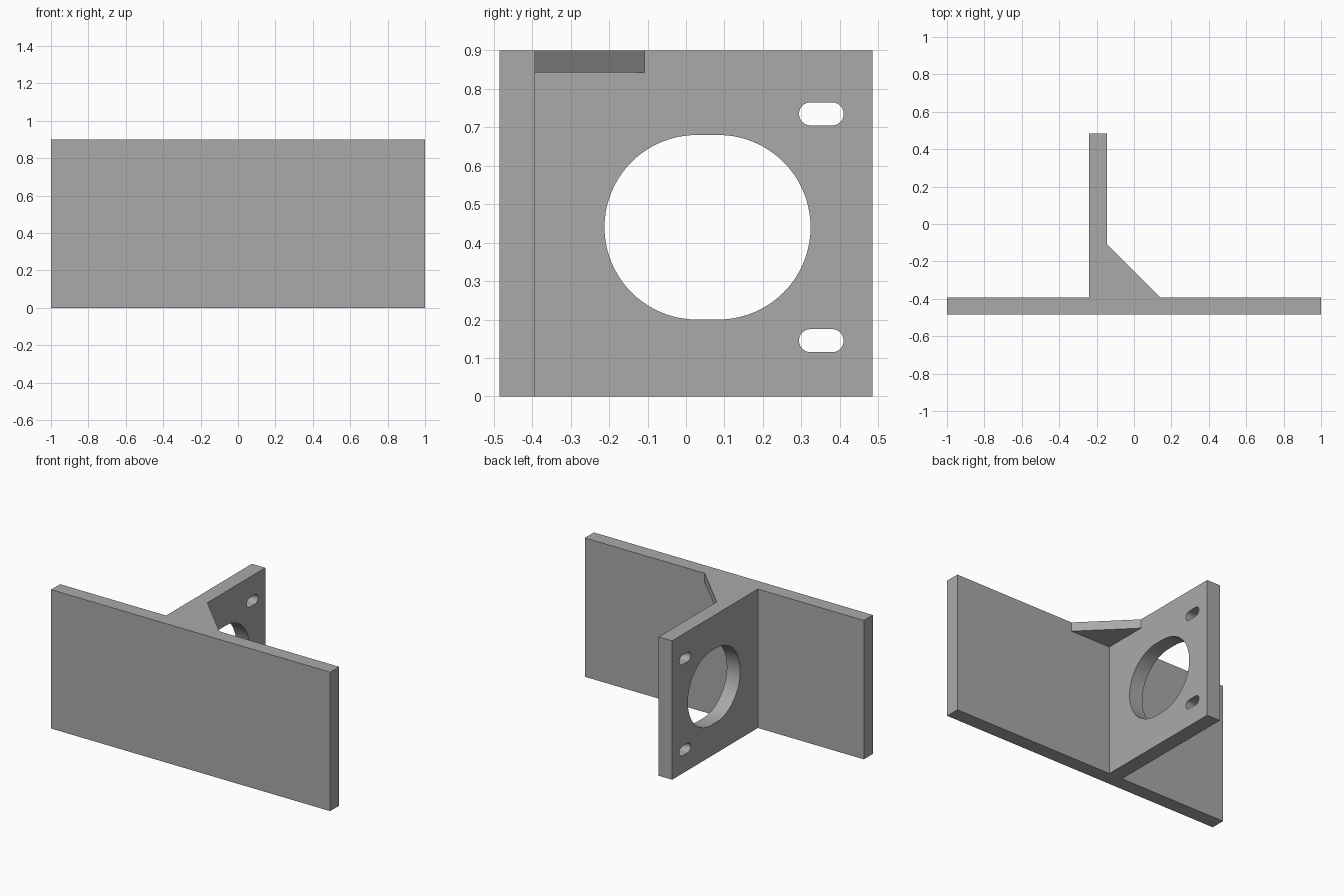
import bpy, bmesh, math
from mathutils import Matrix

if "Cube" in bpy.data.objects:
    bpy.data.objects.remove(bpy.data.objects["Cube"], do_unlink=True)

FRONT, BACK, HEIGHT = -0.485, 0.485, 0.9
PLATE_Y = -0.393                # back face of the mounting plate
WEB_L, WEB_R = -0.24, -0.144    # faces of the upright web
GUSSET, GUSSET_Z = 0.285, 0.842
MID_Z = 0.44

steel = bpy.data.materials.new("plain_grey_metal")
steel.use_nodes = True
grey = (0.4, 0.4, 0.4, 1)
steel.diffuse_color = grey
steel.node_tree.nodes["Principled BSDF"].inputs["Base Color"].default_value = grey


def prism(name, outline, low, high, matrix=Matrix()):
    """Extrude a flat outline from low to high, then orient it."""
    bm = bmesh.new()
    face = bm.faces.new([bm.verts.new((u, v, low)) for u, v in outline])
    top = bmesh.ops.extrude_face_region(bm, geom=[face])["geom"]
    verts = [g for g in top if isinstance(g, bmesh.types.BMVert)]
    bmesh.ops.translate(bm, verts=verts, vec=(0, 0, high - low))
    bm.transform(matrix)
    bmesh.ops.recalc_face_normals(bm, faces=bm.faces)
    mesh = bpy.data.meshes.new(name)
    bm.to_mesh(mesh)
    bm.free()
    mesh.materials.append(steel)
    obj = bpy.data.objects.new(name, mesh)
    bpy.context.collection.objects.link(obj)
    return obj


def slot(u, v, radius, du=0, dv=0, steps=24):
    """Rounded slot outline; du or dv is half the straight length."""
    points = []
    start = 0 if dv else -math.pi / 2
    ends = (1, -1) if du or dv else (1,)
    span = math.pi if len(ends) == 2 else 2 * math.pi
    count = steps if len(ends) == 2 else 2 * steps - 1
    for i, sign in enumerate(ends):
        for k in range(count + 1):
            a = start + i * math.pi + span * k / (count if len(ends) == 2 else count + 1)
            points.append((u + sign * du + radius * math.cos(a),
                           v + sign * dv + radius * math.sin(a)))
    return points


def cut(target, cutter):
    cutter.hide_render = True
    mod = target.modifiers.new("cut", "BOOLEAN")
    mod.operation, mod.solver, mod.object = "DIFFERENCE", "EXACT", cutter
    bpy.context.view_layer.objects.active = target
    bpy.ops.object.modifier_apply(modifier=mod.name)
    bpy.data.objects.remove(cutter, do_unlink=True)


# Plate, web and corner gusset share one plan outline
bracket = prism("mounting_bracket", [
    (-1, FRONT), (1, FRONT), (1, PLATE_Y),
    (WEB_R + GUSSET, PLATE_Y), (WEB_R, PLATE_Y + GUSSET),
    (WEB_R, BACK), (WEB_L, BACK), (WEB_L, PLATE_Y), (-1, PLATE_Y)], 0, HEIGHT)

# Clear the corner below the thin gusset
relief = [(WEB_R, PLATE_Y), (0.4, PLATE_Y), (0.4, 0.2), (WEB_R, 0.2)]
cut(bracket, prism("gusset_relief", relief, -0.1, GUSSET_Z))

# Plate openings: outline is (x, z), cut along y
to_front = Matrix(((1, 0, 0, 0), (0, 0, 1, 0), (0, 1, 0, 0), (0, 0, 0, 1)))
plate_holes = [slot(0.026, MID_Z, 0.077, dv=0.211)]
for side in (-1, 1):
    for x, z, r in ((0.848, 0.69, 0.043), (0.848, 0.232, 0.043),
                    (0.467, 0.344, 0.051), (0.618, 0.152, 0.051)):
        plate_holes.append(slot(side * x, z, r))
for outline in plate_holes:
    cut(bracket, prism("plate_hole", outline, FRONT - 0.1, PLATE_Y + 0.05, to_front))

# Web openings: outline is (y, z), cut along x
to_side = Matrix(((0, 0, 1, 0), (1, 0, 0, 0), (0, 1, 0, 0), (0, 0, 0, 1)))
web_holes = [slot(0.056, MID_Z, 0.24, du=0.028, steps=40)]
for y in (-0.24, 0.352):
    for z in (0.145, 0.735):
        web_holes.append(slot(y, z, 0.03, du=0.028))
for outline in web_holes:
    cut(bracket, prism("web_hole", outline, WEB_L - 0.1, WEB_R + 0.1, to_side))

# Smooth bores, sharp plate edges
bpy.ops.object.select_all(action="DESELECT")
bracket.select_set(True)
bpy.context.view_layer.objects.active = bracket
bpy.ops.object.shade_smooth_by_angle(angle=math.radians(30))
